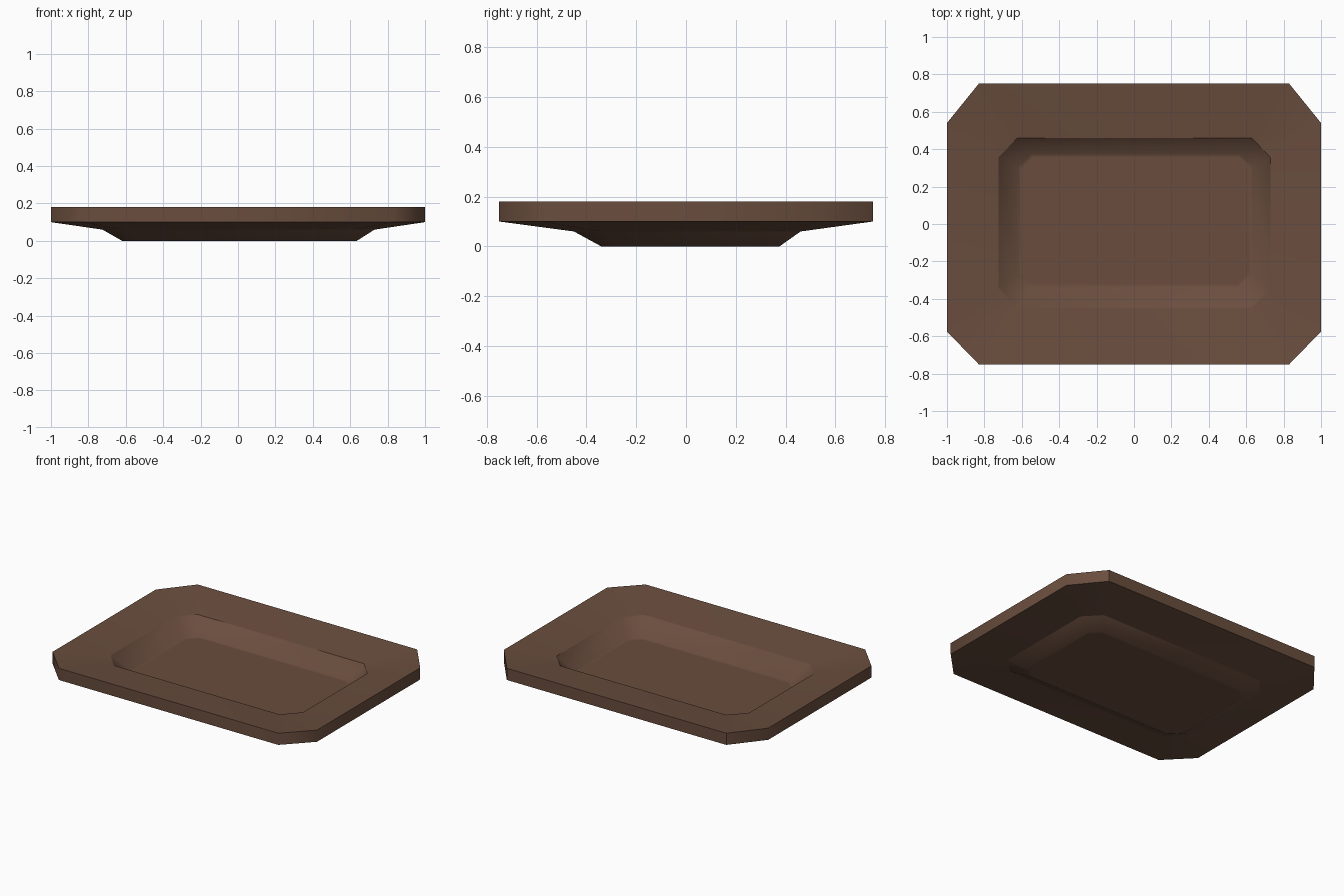
import bpy, bmesh, math

if "Cube" in bpy.data.objects:
    bpy.data.objects.remove(bpy.data.objects["Cube"])


def octagon(x0, x1, y0, y1, cx, cy_front, cy_back):
    """Rectangle with cut corners, counter-clockwise from the front left."""
    return [(x0 + cx, y0), (x1 - cx, y0), (x1, y0 + cy_front), (x1, y1 - cy_back),
            (x1 - cx, y1), (x0 + cx, y1), (x0, y1 - cy_back), (x0, y0 + cy_front)]


outer = octagon(-1, 1, -0.75, 0.75, 0.17, 0.175, 0.21)
middle = octagon(-0.725, 0.73, -0.45, 0.46, 0.10, 0.11, 0.105)
floor = octagon(-0.62, 0.635, -0.34, 0.375, 0.07, 0.07, 0.07)
inner_floor = octagon(-0.60, 0.615, -0.32, 0.355, 0.06, 0.06, 0.06)

# Rings from the underside, round the rim, and back into the recess
layers = [(inner_floor, 0.0), (floor, 0.0), (middle, 0.06), (outer, 0.10),
          (outer, 0.18), (middle, 0.14), (floor, 0.04), (inner_floor, 0.04)]

bm = bmesh.new()
rings = [[bm.verts.new((x, y, z)) for x, y in pts] for pts, z in layers]
for a, b in zip(rings, rings[1:]):
    for i in range(8):
        j = (i + 1) % 8
        bm.faces.new((a[i], a[j], b[j], b[i]))
bm.faces.new(rings[0][::-1])   # underside of the foot
bm.faces.new(rings[-1])        # recess floor
bmesh.ops.recalc_face_normals(bm, faces=bm.faces)

mesh = bpy.data.meshes.new("tray")
bm.to_mesh(mesh)
bm.free()
tray = bpy.data.objects.new("tray", mesh)
bpy.context.collection.objects.link(tray)

# Brown finish
brown = bpy.data.materials.new("dark brown")
brown.diffuse_color = (0.143, 0.075, 0.048, 1)
brown.use_nodes = True
brown.node_tree.nodes["Principled BSDF"].inputs["Base Color"].default_value = brown.diffuse_color
mesh.materials.append(brown)

# Soft recess, crisp rim
bpy.context.view_layer.objects.active = tray
tray.select_set(True)
bpy.ops.object.shade_smooth_by_angle(angle=math.radians(46))
for e in mesh.edges:
    a, b = (mesh.vertices[v].co.z for v in e.vertices)
    if abs(a - b) < 1e-4 and (abs(a - 0.14) < 1e-4 or abs(a - 0.06) < 1e-4):
        e.use_edge_sharp = True
